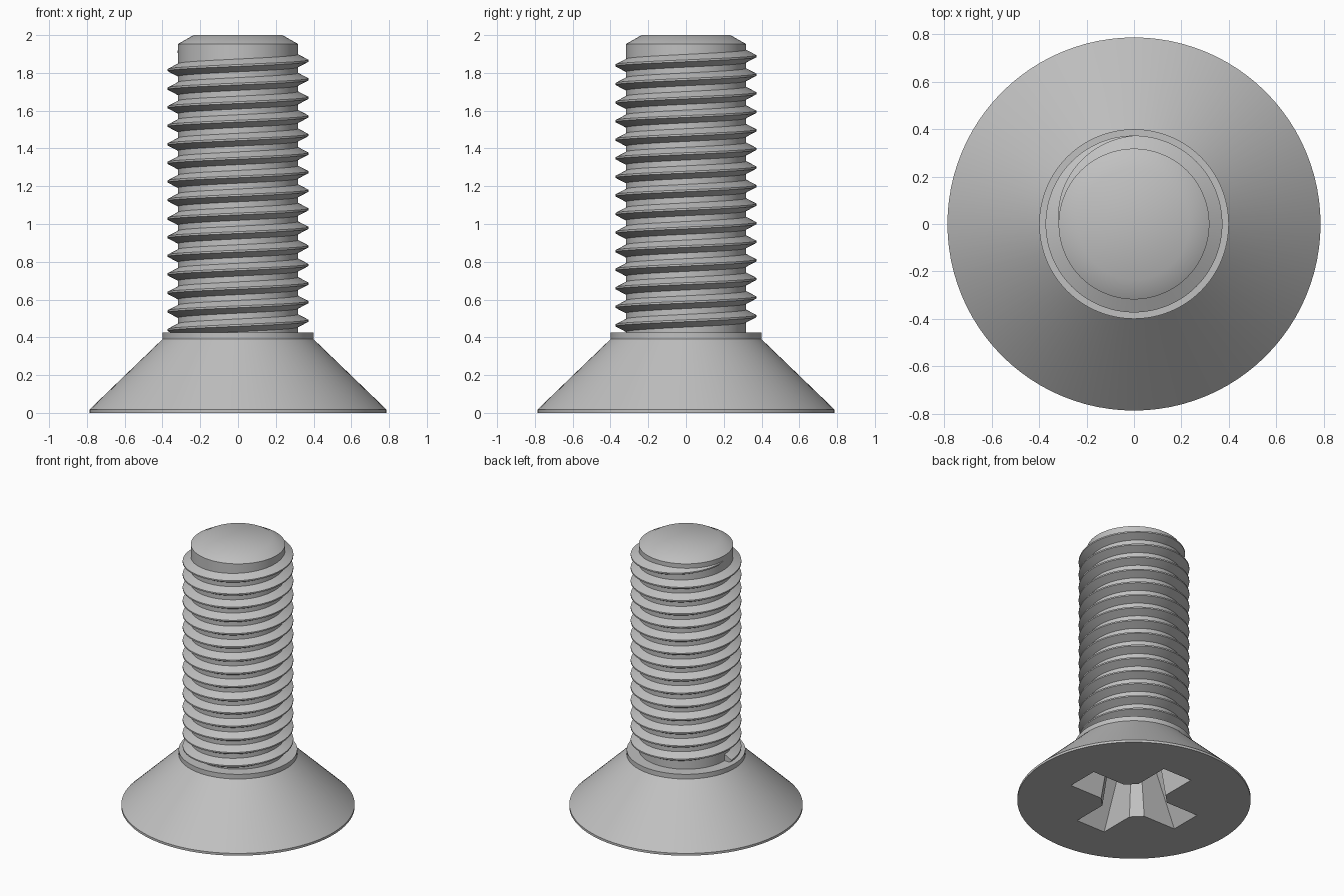
import bpy, bmesh
from math import cos, sin, pi, tau, radians

SEGMENTS = 96
PITCH = 0.0983
ROOT, CREST = 0.318, 0.373

cube = bpy.data.objects.get("Cube")
if cube:
    bpy.data.objects.remove(cube, do_unlink=True)

# Plain steel
steel = bpy.data.materials.new("steel grey")
steel.use_nodes = True
grey = (0.53, 0.53, 0.53, 1)
steel.diffuse_color = grey
steel.node_tree.nodes["Principled BSDF"].inputs["Base Color"].default_value = grey


def loft(name, rings):
    """Skin a list of closed, equally sized rings and cap both ends."""
    bm = bmesh.new()
    loops = [[bm.verts.new(p) for p in ring] for ring in rings]
    n = len(loops[0])
    for a, b in zip(loops, loops[1:]):
        for i in range(n):
            j = (i + 1) % n
            bm.faces.new((a[i], a[j], b[j], b[i]))
    bm.faces.new(loops[0][::-1])
    bm.faces.new(loops[-1])
    bmesh.ops.recalc_face_normals(bm, faces=bm.faces)
    mesh = bpy.data.meshes.new(name)
    bm.to_mesh(mesh)
    bm.free()
    obj = bpy.data.objects.new(name, mesh)
    bpy.context.collection.objects.link(obj)
    mesh.materials.append(steel)
    return obj


def circle(r, z):
    return [(r * cos(tau * i / SEGMENTS), r * sin(tau * i / SEGMENTS), z)
            for i in range(SEGMENTS)]


def cross(length, width, shoulder, z):
    """Four-armed outline with bevelled inner corners."""
    arm = [(length, -width), (length, width), (shoulder, width), (width, shoulder)]
    points = []
    for k in range(4):
        c, s = cos(k * pi / 2), sin(k * pi / 2)
        points += [(x * c - y * s, x * s + y * c, z) for x, y in arm]
    return points


def activate(obj):
    bpy.ops.object.select_all(action="DESELECT")
    obj.select_set(True)
    bpy.context.view_layer.objects.active = obj


# Countersunk head with its short collar
head = loft("countersunk_head", [circle(r, z) for r, z in
            [(0.787, 0), (0.787, 0.017), (0.4, 0.39), (0.4, 0.425)]])

# Cross-shaped drive recess cut into the underside, tapering inward
cutter = loft("recess_cutter", [cross(0.475, 0.122, 0.195, -0.04),
                                cross(0.255, 0.09, 0.135, 0.4)])
cutter.hide_render = True
cut = head.modifiers.new("recess", "BOOLEAN")
cut.operation = "DIFFERENCE"
cut.solver = "EXACT"
cut.object = cutter
activate(head)
bpy.ops.object.modifier_apply(modifier=cut.name)
bpy.data.objects.remove(cutter, do_unlink=True)

# Shaft core with chamfered tip
shaft = loft("shaft_core", [circle(r, z) for r, z in
             [(ROOT, 0.41), (ROOT, 1.953), (0.235, 2.0)]])

# Right-handed thread, fading out over the last quarter turn
steps = 15 * SEGMENTS
end_z = 1.815 + PITCH
sections = []
for i in range(steps + 1):
    back = tau * (steps - i) / SEGMENTS
    angle = pi - back
    z = end_z - PITCH * back / tau
    fade = min(1, back / (pi / 2))
    crest = ROOT + (CREST - ROOT) * fade
    half = 0.006 + 0.031 * fade
    profile = [(ROOT - 0.006, -half), (crest, -0.005), (crest, 0.005), (ROOT - 0.006, half)]
    sections.append([(r * cos(angle), r * sin(angle), z + dz) for r, dz in profile])
thread = loft("screw_thread", sections)

# Smooth round surfaces, crisp edges
for obj in (head, shaft, thread):
    activate(obj)
    bpy.ops.object.shade_smooth_by_angle(angle=radians(30))
